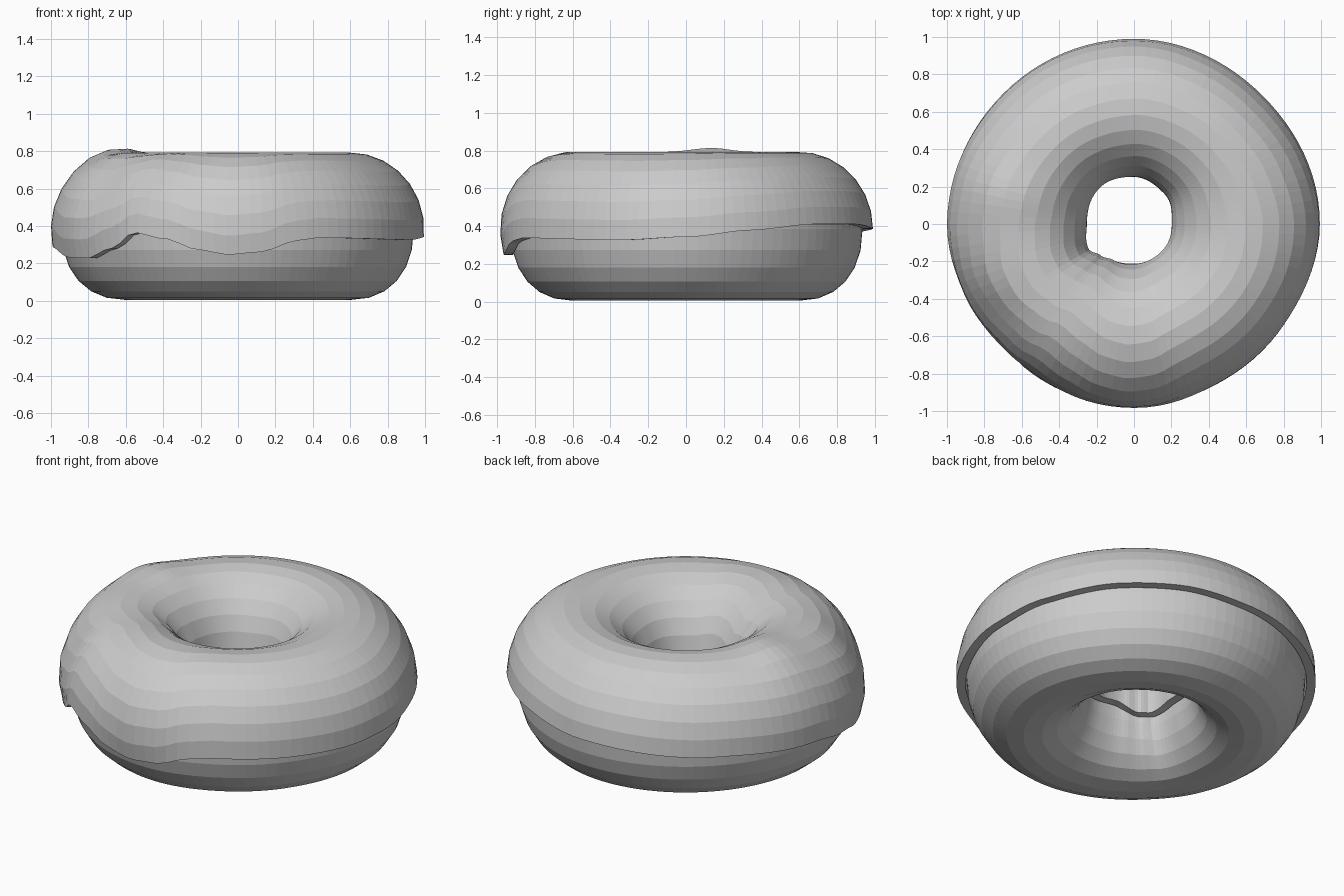
import bpy, bmesh, math

if "Cube" in bpy.data.objects:
    bpy.data.objects.remove(bpy.data.objects["Cube"])

SEG, RING = 96, 24          # steps around the hole / around the tube
MID_R, MID_Z = 0.6, 0.385   # centre of the tube

# Angle (degrees from +x) : value
OUTER = [(0, .995), (45, .972), (90, .99), (135, .988), (180, 1.0), (203, .985),
         (225, .965), (270, .984), (300, .965), (325, .968)]
HOLE = [(0, .20), (45, .228), (90, .25), (130, .265), (180, .25), (210, .275),
        (222, .245), (240, .22), (270, .21), (320, .205)]
EDGE = [(0, .35), (20, .38), (45, .41), (65, .41), (90, .385), (135, .36), (170, .33),
        (185, .295), (200, .24), (212, .235), (225, .29), (235, .37), (246, .34),
        (258, .28), (267, .255), (277, .27), (289, .33), (296, .345), (340, .335)]
INNER_EDGE = [(0, .34), (60, .36), (120, .33), (180, .34), (225, .31), (255, .35), (300, .33)]


def wave(keys, deg):
    """Smooth periodic interpolation of (angle, value) keys."""
    loop = keys + [(keys[0][0] + 360, keys[0][1])]
    for (a, va), (b, vb) in zip(loop, loop[1:]):
        if a <= deg <= b:
            t = (deg - a) / (b - a)
            return va + (vb - va) * t * t * (3 - 2 * t)


def bump(x, centre, width):
    return math.exp(-((x - centre) / width) ** 2)


def tube_point(deg, phi, gap):
    """Point on the tube; gap shrinks it inward from the icing's outer skin."""
    c, s = math.cos(phi), math.sin(phi)
    half = (wave(OUTER, deg) - MID_R) if c > 0 else (MID_R - wave(HOLE, deg))
    if s < 0:   # slightly squarer underside
        c = math.copysign(abs(c) ** 0.9, c)
        s = -abs(s) ** 0.9
    p = math.degrees(phi)
    # lump on the left of the icing and the hollow in front of it
    lift = .03 * bump(deg, 167, 13) * bump(p, 70, 32) if gap == 0 else 0
    lift -= .028 * bump(deg, 213, 12) * bump(p, 38, 24) if gap == 0 else 0
    r = MID_R + (half - gap + lift) * c
    height = (.408 - gap * .8 + lift) if s > 0 else .38
    a = math.radians(deg)
    return (r * math.cos(a), r * math.sin(a), MID_Z + height * s)


def ring_mesh(name, section):
    """Sweep a closed section, which may vary with angle, around the hole."""
    bm = bmesh.new()
    rings = [[bm.verts.new(p) for p in section(360 * i / SEG)] for i in range(SEG)]
    n = len(rings[0])
    for i in range(SEG):
        a, b = rings[i], rings[(i + 1) % SEG]
        for j in range(n):
            k = (j + 1) % n
            bm.faces.new((a[j], b[j], b[k], a[k]))
    bmesh.ops.recalc_face_normals(bm, faces=bm.faces)
    mesh = bpy.data.meshes.new(name)
    bm.to_mesh(mesh)
    bm.free()
    obj = bpy.data.objects.new(name, mesh)
    bpy.context.collection.objects.link(obj)
    return obj


def dough_section(deg):
    return [tube_point(deg, 2 * math.pi * j / RING, .055) for j in range(RING)]


def icing_section(deg):
    start = math.asin((wave(EDGE, deg) - MID_Z) / .4)
    end = math.pi - math.asin((wave(INNER_EDGE, deg) - MID_Z) / .4)
    n = 14
    phis = [start + (end - start) * j / n for j in range(n + 1)]
    skin = [tube_point(deg, p, 0) for p in phis]
    under = [tube_point(deg, p, .05) for p in reversed(phis)]
    return skin + under


# Dough ring
ring_mesh("dough", dough_section)
# Icing shell with wavy lower edge
ring_mesh("icing", icing_section)
